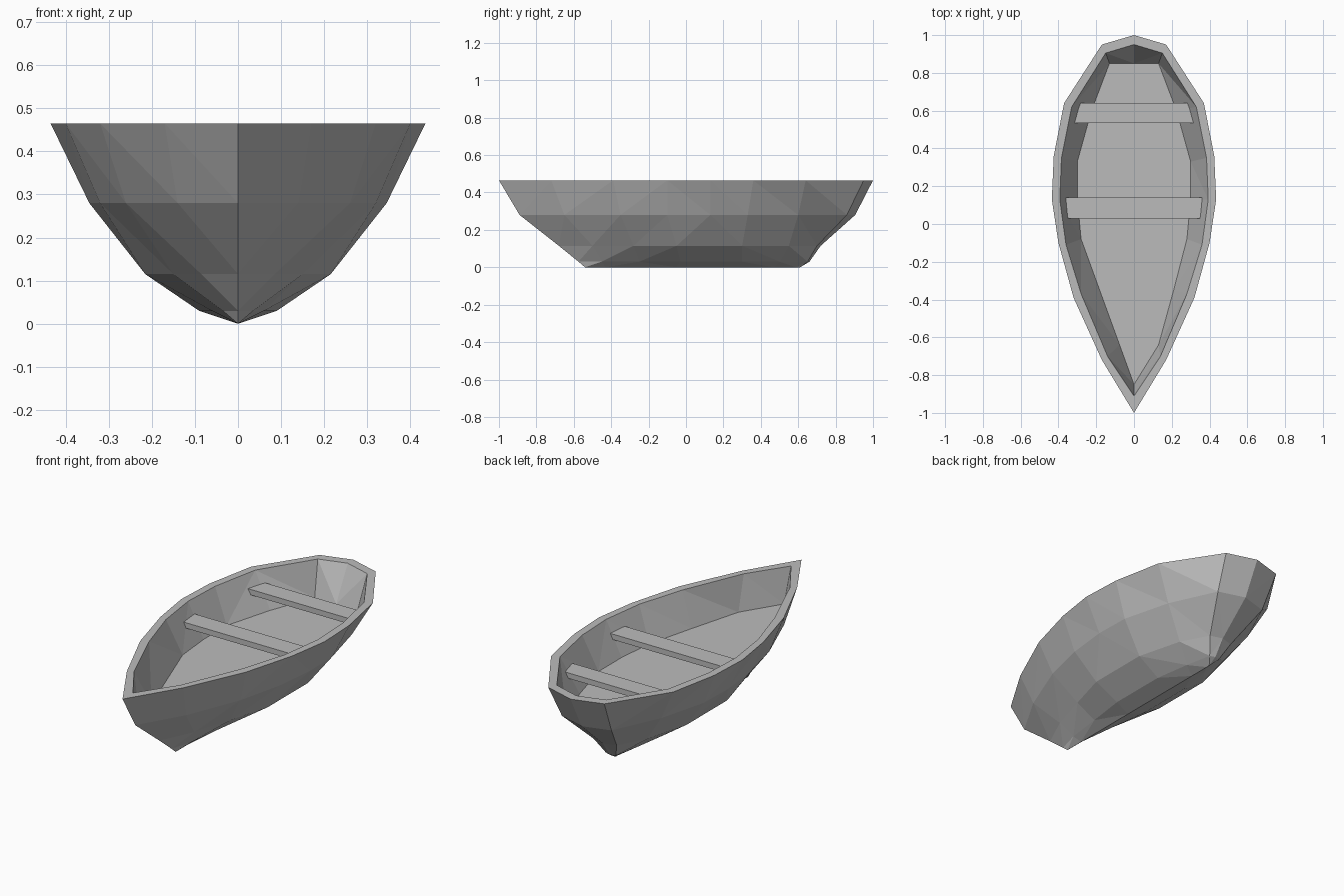
import bpy
import bmesh

default_cube = bpy.data.objects.get("Cube")
if default_cube:
    bpy.data.objects.remove(default_cube, do_unlink=True)

# One plain grey for the whole boat
grey = bpy.data.materials.new("weathered_grey")
grey.use_nodes = True
colour = (0.5, 0.5, 0.5, 1)
grey.diffuse_color = colour
grey.node_tree.nodes["Principled BSDF"].inputs["Base Color"].default_value = colour

# Half outlines from bow to stern as (x, y), one per level
RIM_Z, WAIST_Z, BILGE_Z, LOW_Z = 0.465, 0.28, 0.115, 0.03
rim = [(0, -1), (.17, -.72), (.32, -.39), (.4, -.1), (.435, .13),
       (.425, .36), (.37, .64), (.17, .95), (0, 1)]
waist = [(0, -.89), (.14, -.65), (.26, -.35), (.32, -.1), (.345, .13),
         (.34, .33), (.27, .6), (.15, .86), (0, .905)]
bilge = [(0, -.68), (.085, -.5), (.15, -.28), (.215, -.05), (.215, .13),
         (.215, .3), (.15, .55), (.07, .7), (0, .72)]
low = [(0, -.575), (.035, -.45), (.06, -.25), (.09, -.03), (.09, .13),
       (.09, .3), (.06, .5), (.03, .65), (0, .66)]
keel = [(0, y) for y in (-.54, -.43, -.25, -.05, .13, .3, .47, .59, .61)]
inner_rim = [(0, -.91), (.14, -.7), (.28, -.37), (.36, -.11), (.393, .13),
             (.384, .35), (.33, .62), (.15, .905), (0, .95)]
floor = [(0, -.85), (.13, -.64), (.21, -.35), (.28, -.08), (.3, .13),
         (.3, .33), (.225, .6), (.13, .85), (0, .85)]


def full_ring(half, z):
    """Mirror a half outline into a closed loop at height z."""
    left = [(-x, y) for x, y in reversed(half[1:-1])]
    return [(x, y, z) for x, y in half + left]


def finish(bm, name):
    """Clean up a mesh and turn it into a flat-shaded object."""
    bmesh.ops.remove_doubles(bm, verts=bm.verts[:], dist=0.0005)
    bmesh.ops.recalc_face_normals(bm, faces=bm.faces[:])
    mesh = bpy.data.meshes.new(name)
    bm.to_mesh(mesh)
    bm.free()
    mesh.materials.append(grey)
    obj = bpy.data.objects.new(name, mesh)
    bpy.context.collection.objects.link(obj)
    return obj


def loft(bm, rings):
    """Bridge successive loops with faces and return the vertex loops."""
    loops = [[bm.verts.new(p) for p in ring] for ring in rings]
    count = len(loops[0])
    for a, b in zip(loops, loops[1:]):
        for i in range(count):
            j = (i + 1) % count
            bm.faces.new((a[i], a[j], b[j], b[i]))
    return loops


# Hull: outer skin, flat gunwale, inner wall and floor
floor_ring = full_ring(floor, WAIST_Z)
for i in (-1, -2):  # the port and starboard floor edges differ near the bow
    x, y, z = floor_ring[i]
    floor_ring[i] = (-.28 * (y + .85) / .77, y, z)

bm = bmesh.new()
loops = loft(bm, [full_ring(keel, 0), full_ring(low, LOW_Z),
                  full_ring(bilge, BILGE_Z), full_ring(waist, WAIST_Z),
                  full_ring(rim, RIM_Z), full_ring(inner_rim, RIM_Z),
                  floor_ring])
bm.faces.new(loops[-1])
bmesh.ops.remove_doubles(bm, verts=bm.verts[:], dist=0.0005)
bmesh.ops.triangulate(bm, faces=bm.faces[:], quad_method='SHORT_EDGE')
finish(bm, "hull")


# Benches: tapered planks spanning the inner walls
def bench(name, front_y, back_y, front_half, back_half, top=0.4, thick=0.03):
    outline = [(-front_half, front_y), (front_half, front_y),
               (back_half, back_y), (-back_half, back_y)]
    bm = bmesh.new()
    bottom, upper = loft(bm, [[(x, y, z) for x, y in outline]
                              for z in (top - thick, top)])
    bm.faces.new(bottom[::-1])
    bm.faces.new(upper)
    finish(bm, name)


bench("middle_bench", .03, .14, .358, .368)
bench("stern_bench", .535, .64, .33, .285)
